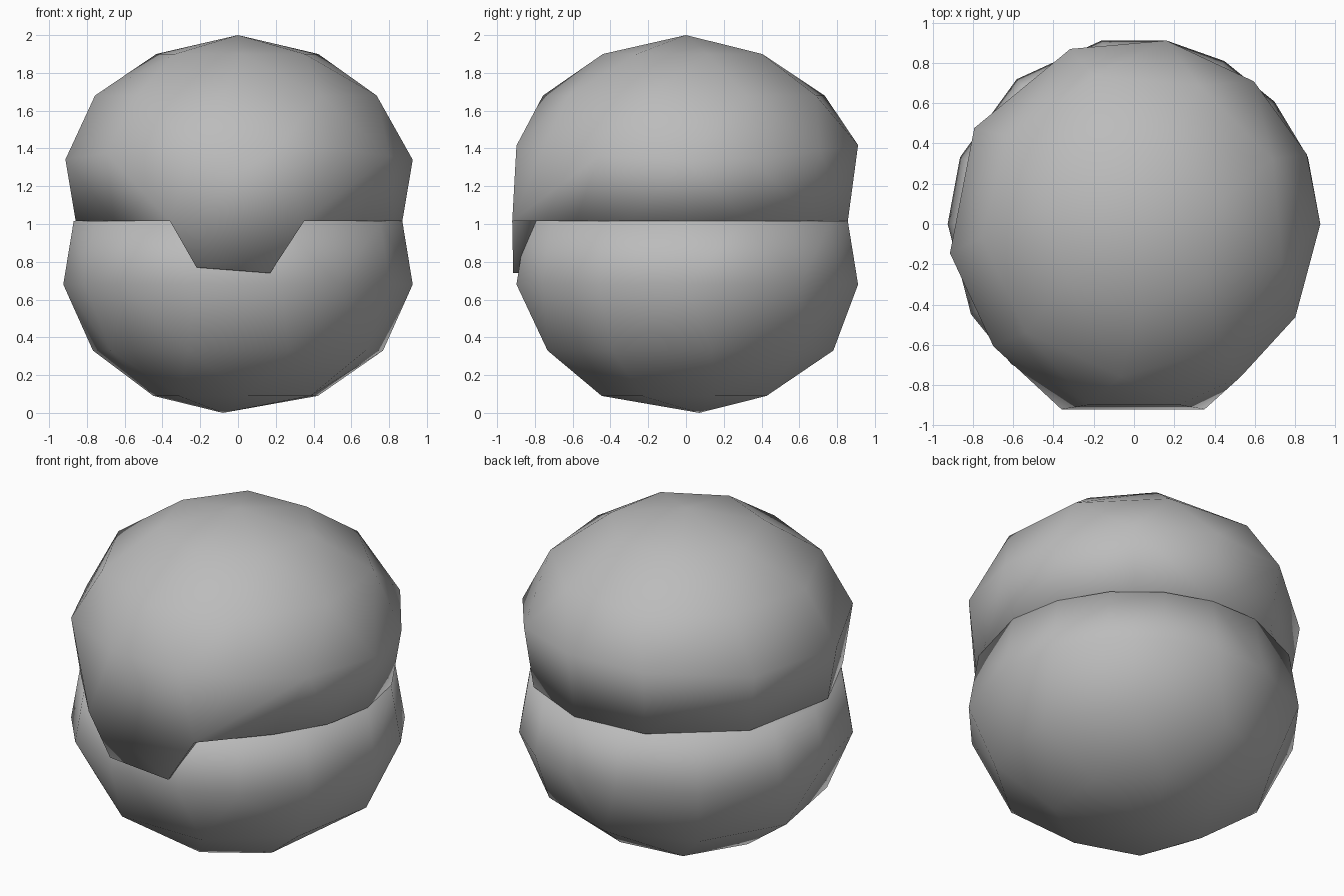
import bpy, bmesh
from math import sin, cos, radians

cube = bpy.data.objects.get("Cube")
if cube:
    bpy.data.objects.remove(cube, do_unlink=True)

SEAM = 1.015

grey = bpy.data.materials.new("plain_grey")
grey.use_nodes = True
colour = (0.5, 0.5, 0.5, 1)
grey.diffuse_color = colour
grey.node_tree.nodes["Principled BSDF"].inputs["Base Color"].default_value = colour


def ring(angles, radius, z, sway=0):
    """Points round the z axis; sway lifts the front and back ones."""
    return [(radius * cos(radians(a)), radius * sin(radians(a)),
             z + sway * sin(radians(a)) ** 2) for a in angles]


def every(count, start):
    return [start + i * 360 / count for i in range(count)]


def shell(points):
    """Faceted half ball wrapped round the points."""
    bm = bmesh.new()
    for p in points:
        bm.verts.new(p)
    hull = bmesh.ops.convex_hull(bm, input=bm.verts)
    loose = [v for v in hull["geom_interior"] if isinstance(v, bmesh.types.BMVert)]
    bmesh.ops.delete(bm, geom=loose, context="VERTS")
    return bm


def finish(bm, name):
    bmesh.ops.recalc_face_normals(bm, faces=bm.faces)
    mesh = bpy.data.meshes.new(name)
    bm.to_mesh(mesh)
    bm.free()
    mesh.materials.append(grey)
    for poly in mesh.polygons:
        poly.use_smooth = True
    obj = bpy.data.objects.new(name, mesh)
    bpy.context.collection.objects.link(obj)
    return obj


# Lower half: flat on top, slightly bulging below the seam
lower_angles = [0, 21, 41, 61, 80, 100, 129, 159, 180, 209, 229, 256, 284, 305, 330]
finish(shell(ring(lower_angles, 0.87, SEAM)
             + ring(lower_angles, 0.925, 0.68)
             + ring(every(9, 10), 0.78, 0.33)
             + ring(every(7, 20), 0.45, 0.09)
             + [(-0.08, 0.07, 0)]), "lower_half")

# Upper half: same idea, with two wider rim corners for the front flap
sides = [0, 22, 50, 80, 110, 149, 189, 221]
flap_corners = [(-0.36, -0.92, SEAM), (0.35, -0.92, SEAM)]
bm = shell(ring(sides + [318, 340], 0.87, SEAM) + flap_corners
           + ring(sides + [256, 284, 305, 330], 0.925, 1.34, 0.08)
           + ring(every(9, 25), 0.76, 1.68)
           + ring(every(7, 15), 0.44, 1.9)
           + [(0, 0, 2)])

# Open the flat underside and add the flap hanging over the seam
under = [f for f in bm.faces if all(abs(v.co.z - SEAM) < 0.001 for v in f.verts)]
bmesh.ops.delete(bm, geom=under, context="FACES_ONLY")
bmesh.ops.delete(bm, geom=[e for e in bm.edges if not e.link_faces], context="EDGES")
rim = sorted((v for v in bm.verts if abs(v.co.z - SEAM) < 0.001),
             key=lambda v: v.co.x)
left, right = sorted(rim, key=lambda v: v.co.y)[:2]
if left.co.x > right.co.x:
    left, right = right, left
low_left = bm.verts.new((-0.22, -0.915, 0.77))
low_right = bm.verts.new((0.17, -0.915, 0.74))
front = [left, low_left, low_right, right]
back = [bm.verts.new((v.co.x * 0.9, -0.76, v.co.z)) for v in front]
bm.faces.new(front)
bm.faces.new(back)
for i in range(3):
    bm.faces.new((front[i], back[i], back[i + 1], front[i + 1]))

# Close the underside round the flap root
edge = [left]
while edge[-1] is not right:
    edge.append(next(e.other_vert(edge[-1]) for e in edge[-1].link_edges
                     if e.other_vert(edge[-1]) in rim
                     and e.other_vert(edge[-1]) not in edge
                     and not (edge[-1] is left and e.other_vert(left) is right)))
bm.faces.new(edge + [back[3], back[0]])
finish(bm, "upper_half")
